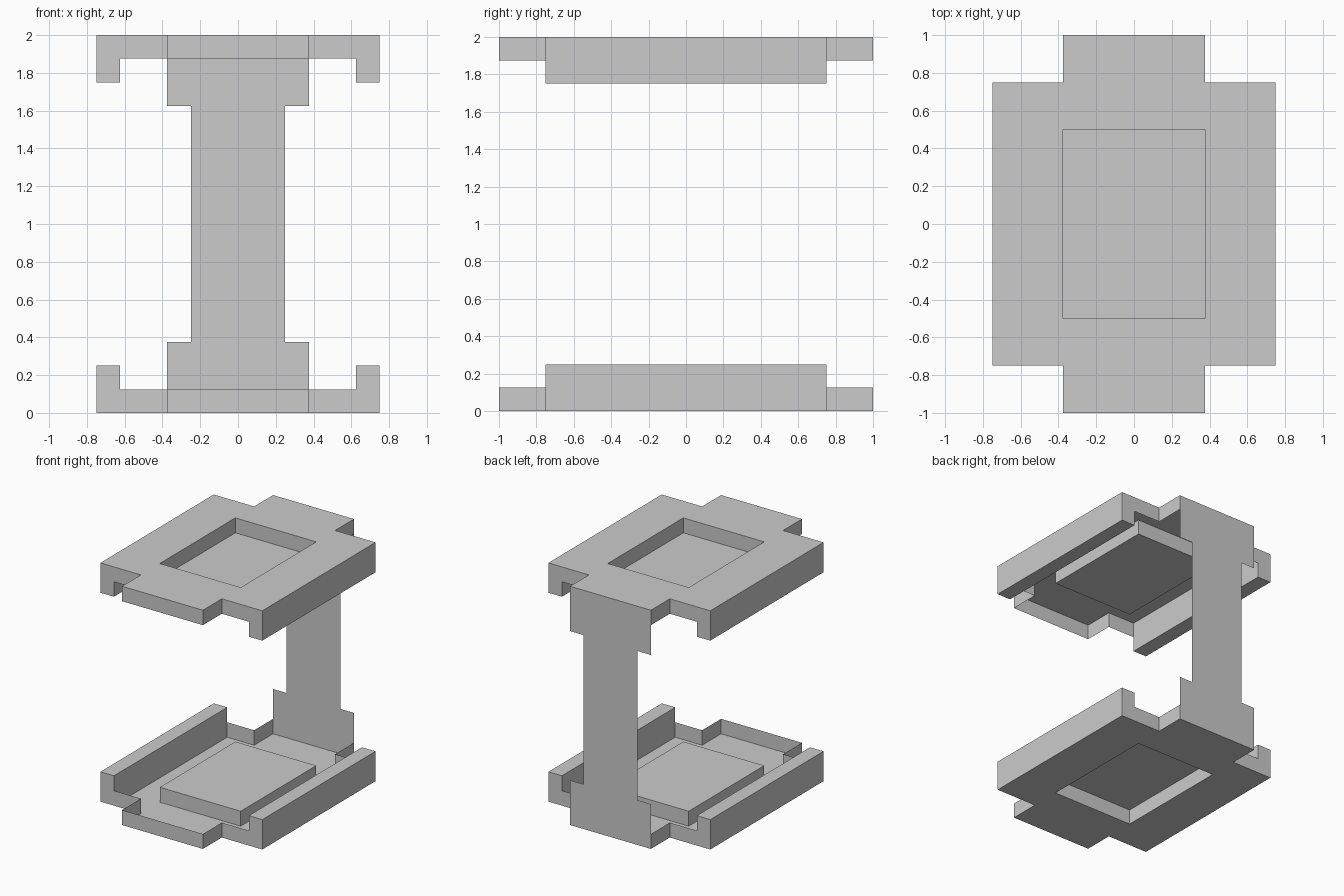
import bpy, bmesh

if "Cube" in bpy.data.objects:
    bpy.data.objects.remove(bpy.data.objects["Cube"])

MID = 1.0  # everything mirrors about this height


def wall(a, b, z0, z1):
    """Upright sheet from a to b (counter-clockwise = facing outward)."""
    return [(*a, z0), (*b, z0), (*b, z1), (*a, z1)]


def slab(x0, x1, y0, y1, z, up=False):
    """Level sheet, facing down unless up is set."""
    pts = [(x0, y0, z), (x1, y0, z), (x1, y1, z), (x0, y1, z)]
    return pts if up else pts[::-1]


def part(name, faces, mirror_y=True):
    """Sheet part in one corner, mirrored left/right, bottom/top, and front/back."""
    bm = bmesh.new()
    for f in faces:
        bm.faces.new([bm.verts.new((x, y, z - MID)) for x, y, z in f])
    bmesh.ops.remove_doubles(bm, verts=bm.verts, dist=1e-4)
    mesh = bpy.data.meshes.new(name)
    bm.to_mesh(mesh)
    bm.free()
    ob = bpy.data.objects.new(name, mesh)
    ob.location.z = MID
    bpy.context.collection.objects.link(ob)
    mod = ob.modifiers.new("Mirror", 'MIRROR')
    mod.use_axis = (True, mirror_y, True)
    return ob


# Open trays: floor with a window, and low walls around the cross outline
part("tray", [
    slab(0, .375, .5, .75, 0),
    slab(0, .375, .75, 1, 0),
    slab(.375, .75, 0, .5, 0),
    slab(.375, .75, .5, .75, 0),
    wall((.625, .75), (.375, .75), 0, .125),
    wall((.375, .75), (.375, 1), 0, .125),
])

# Front end wall of each tray (the back end is closed by the panel)
part("tray_front_wall", [wall((0, -1), (.375, -1), 0, .125)], mirror_y=False)

# Raised pad pressed into each tray, hollow from outside
part("raised_pad", [
    slab(0, .375, 0, .5, .125),
    wall((.375, .5), (.375, 0), 0, .125),
    wall((0, .5), (.375, .5), 0, .125),
])

# Side rails along the long edges
part("side_rail", [
    wall((.75, 0), (.75, .75), 0, .25),
    wall((.75, .75), (.625, .75), 0, .25),
    wall((.625, .75), (.625, 0), 0, .25),
    slab(.625, .75, 0, .75, .25, up=True),
])

# Thin back panel, widened at both ends
part("back_panel", [
    wall((.25, 1), (0, 1), 0, .375),
    wall((.375, 1), (.25, 1), 0, .375),
    wall((.25, 1), (0, 1), .375, MID),
], mirror_y=False)
